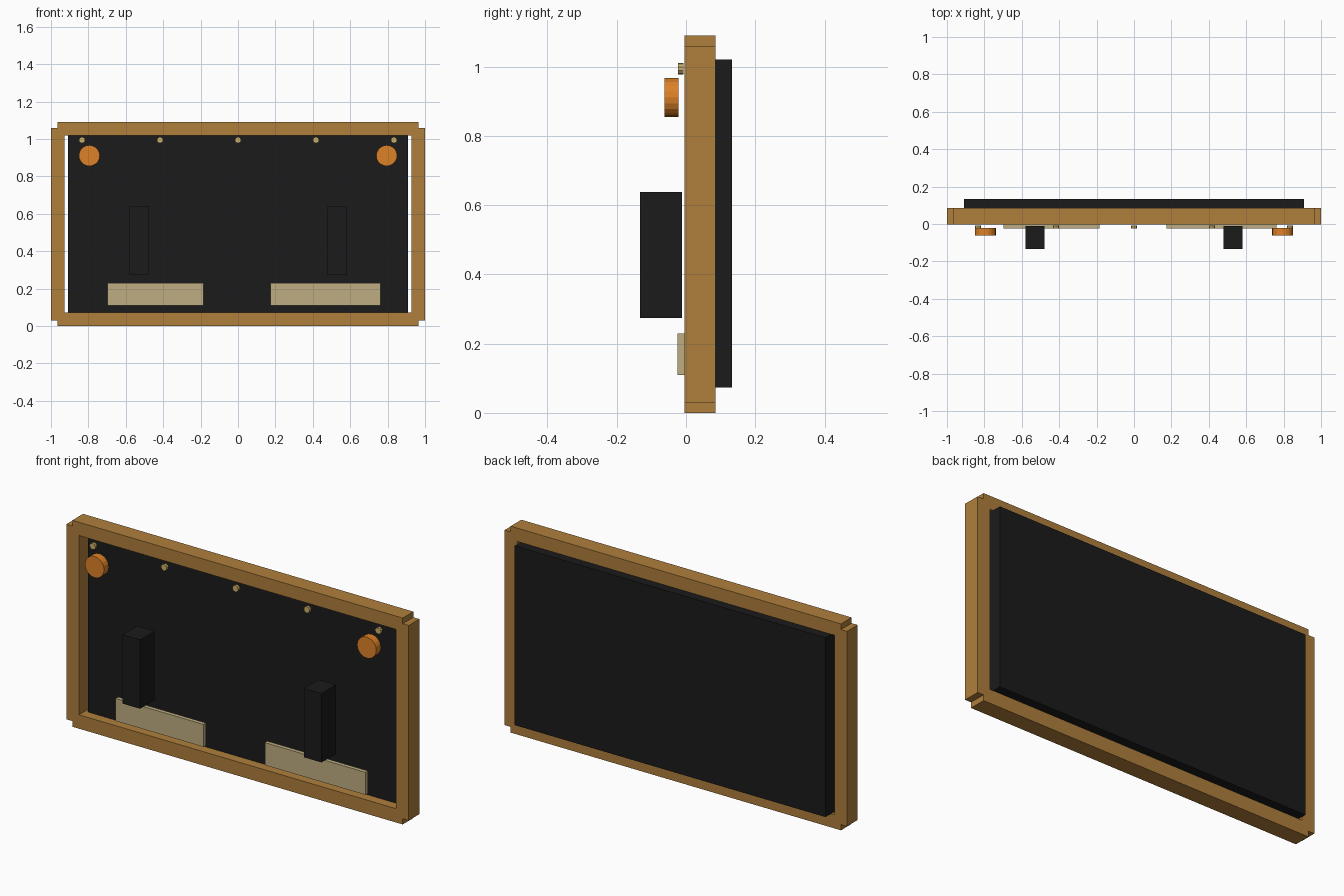
import bpy
import math

if "Cube" in bpy.data.objects:
    bpy.data.objects.remove(bpy.data.objects["Cube"])


def material(name, color):
    m = bpy.data.materials.new(name)
    m.diffuse_color = (*color, 1)
    m.use_nodes = True
    m.node_tree.nodes["Principled BSDF"].inputs["Base Color"].default_value = m.diffuse_color
    return m


wood = material("wood", (0.43, 0.21, 0.045))
black = material("black", (0.011, 0.011, 0.011))
cream = material("cream", (0.52, 0.42, 0.22))
orange = material("orange", (0.72, 0.22, 0.02))
brass = material("brass", (0.6, 0.43, 0.14))


def box(name, x, y, z, mat):
    """Box from (min, max) ranges on each axis."""
    center = [(a + b) / 2 for a, b in (x, y, z)]
    bpy.ops.mesh.primitive_cube_add(size=1, location=center)
    o = bpy.context.object
    o.name = name
    o.scale = [b - a for a, b in (x, y, z)]
    bpy.ops.object.transform_apply(location=False, rotation=False, scale=True)
    o.data.materials.append(mat)


def disc(name, x, z, r, y, sides, mat):
    """Flat cylinder facing the front."""
    bpy.ops.mesh.primitive_cylinder_add(
        vertices=sides, radius=r, depth=y[1] - y[0],
        location=(x, (y[0] + y[1]) / 2, z), rotation=(math.pi / 2, 0, 0))
    o = bpy.context.object
    o.name = name
    o.data.materials.append(mat)


# Frame: rails slightly shorter than the stiles' outer edges, giving stepped corners
FRAME_Y = (-0.004, 0.085)
box("bottom_rail", (-0.965, 0.965), FRAME_Y, (0, 0.073), wood)
box("top_rail", (-0.965, 0.965), FRAME_Y, (1.02, 1.09), wood)
box("left_stile", (-1, -0.927), FRAME_Y, (0.03, 1.06), wood)
box("right_stile", (0.927, 1), FRAME_Y, (0.03, 1.06), wood)

# Backing panel
box("back_panel", (-0.908, 0.908), (0.047, 0.133), (0.073, 1.02), black)

# Upright blocks and round knobs, one per side
for side, s in (("left", -1), ("right", 1)):
    x = 0.53 * s
    box(side + "_block", (x - 0.051, x + 0.051), (-0.133, -0.012), (0.274, 0.638), black)
    disc(side + "_knob", 0.795 * s, 0.911, 0.056, (-0.062, -0.022), 20, orange)

# Label plates
box("left_plate", (-0.698, -0.185), (-0.025, -0.004), (0.11, 0.229), cream)
box("right_plate", (0.174, 0.762), (-0.025, -0.004), (0.11, 0.229), cream)

# Row of small studs along the top
for i in range(5):
    disc(f"stud_{i + 1}", (i - 2) * 0.417, 0.994, 0.017, (-0.023, -0.007), 10, brass)
